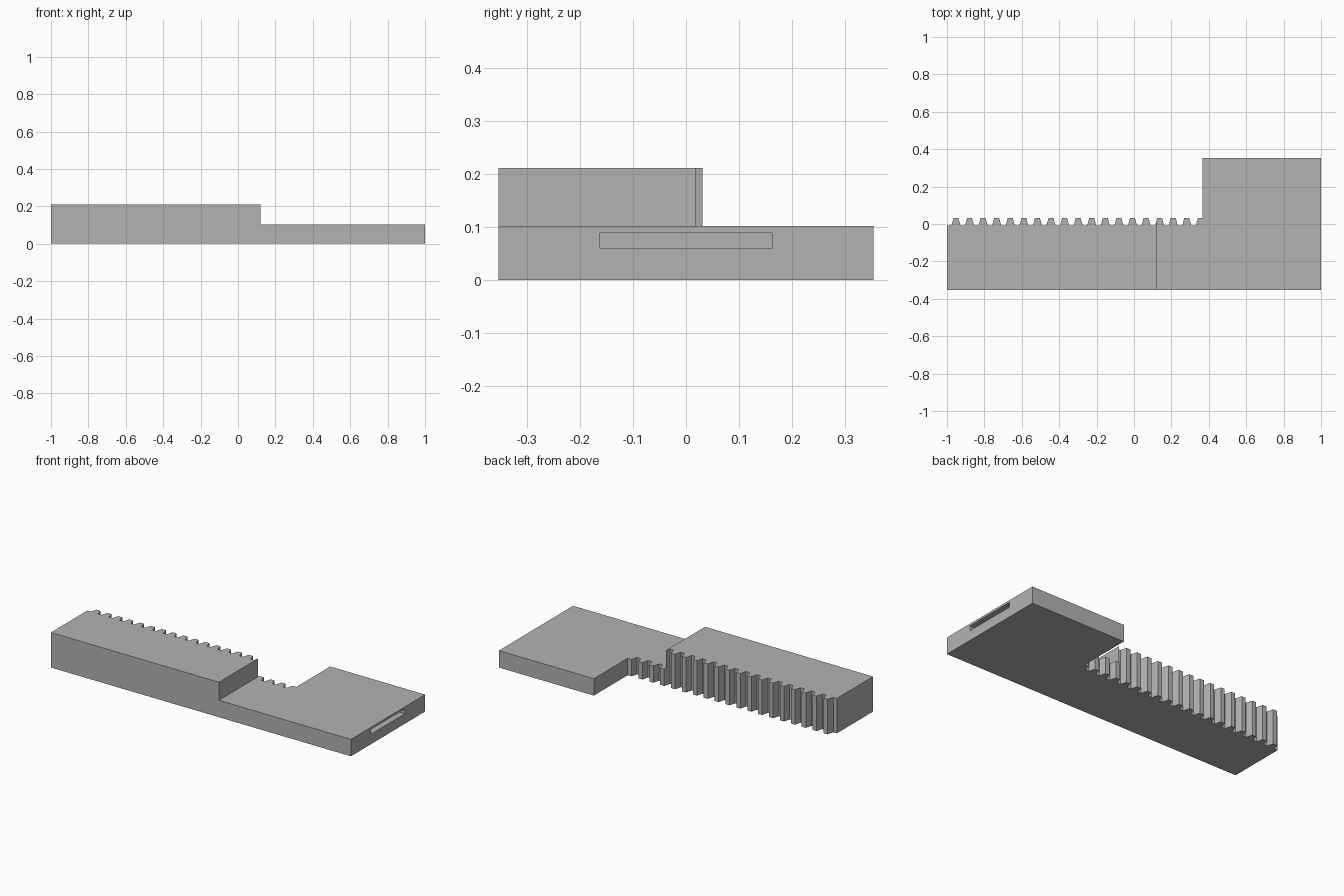
import bpy
import bmesh

if "Cube" in bpy.data.objects:
    bpy.data.objects.remove(bpy.data.objects["Cube"], do_unlink=True)

HALF_Y = 0.353
LOW, HIGH = 0.102, 0.211
WALL_X, STEP_X = 0.367, 0.12
ROOT_Y, TIP_Y = -0.008, 0.031
PITCH, FIRST, TEETH = 0.0726, -0.952, 19
ROOT_HALF, TIP_HALF = 0.024, 0.0135

grey = bpy.data.materials.new("grey")
grey.use_nodes = True
colour = (0.45, 0.45, 0.45, 1)
grey.diffuse_color = colour
grey.node_tree.nodes["Principled BSDF"].inputs["Base Color"].default_value = colour


def prism(name, outline, z0, z1):
    """Extrude a flat outline from z0 up to z1."""
    bm = bmesh.new()
    face = bm.faces.new([bm.verts.new((x, y, z0)) for x, y in outline])
    top = bmesh.ops.extrude_face_region(bm, geom=[face])["geom"]
    verts = [v for v in top if isinstance(v, bmesh.types.BMVert)]
    bmesh.ops.translate(bm, verts=verts, vec=(0, 0, z1 - z0))
    bmesh.ops.recalc_face_normals(bm, faces=bm.faces)
    mesh = bpy.data.meshes.new(name)
    bm.to_mesh(mesh)
    bm.free()
    mesh.materials.append(grey)
    obj = bpy.data.objects.new(name, mesh)
    bpy.context.collection.objects.link(obj)
    return obj


def cut(target, name, x0, x1, y0, y1, z0, z1):
    """Remove a box from the target and discard the cutter."""
    box = prism(name, [(x0, y0), (x1, y0), (x1, y1), (x0, y1)], z0, z1)
    box.hide_render = True
    mod = target.modifiers.new(name, "BOOLEAN")
    mod.operation = "DIFFERENCE"
    mod.solver = "EXACT"
    mod.object = box
    bpy.context.view_layer.objects.active = target
    bpy.ops.object.modifier_apply(modifier=name)
    bpy.data.objects.remove(box, do_unlink=True)


# Rack outline: bar with a toothed back edge and a wide end plate
outline = [(-1, -HALF_Y), (1, -HALF_Y), (1, HALF_Y), (WALL_X, HALF_Y)]
for i in reversed(range(TEETH)):
    c = FIRST + i * PITCH
    tooth = [(c + ROOT_HALF, ROOT_Y), (c + TIP_HALF, TIP_Y),
             (c - TIP_HALF, TIP_Y), (c - ROOT_HALF, ROOT_Y)]
    if i == TEETH - 1:  # the last tooth merges into the wall
        tooth = [(WALL_X, TIP_Y)] + tooth[2:]
    outline += tooth
outline.append((-1, ROOT_Y))
rack = prism("toothed_rack", outline, 0, HIGH)

# Lowered half, then the blind slot in the end face
cut(rack, "step_cutter", STEP_X, 1.1, -0.5, 0.5, LOW, 0.3)
cut(rack, "slot_cutter", 0.4, 1.1, -0.162, 0.162, 0.06, 0.089)
